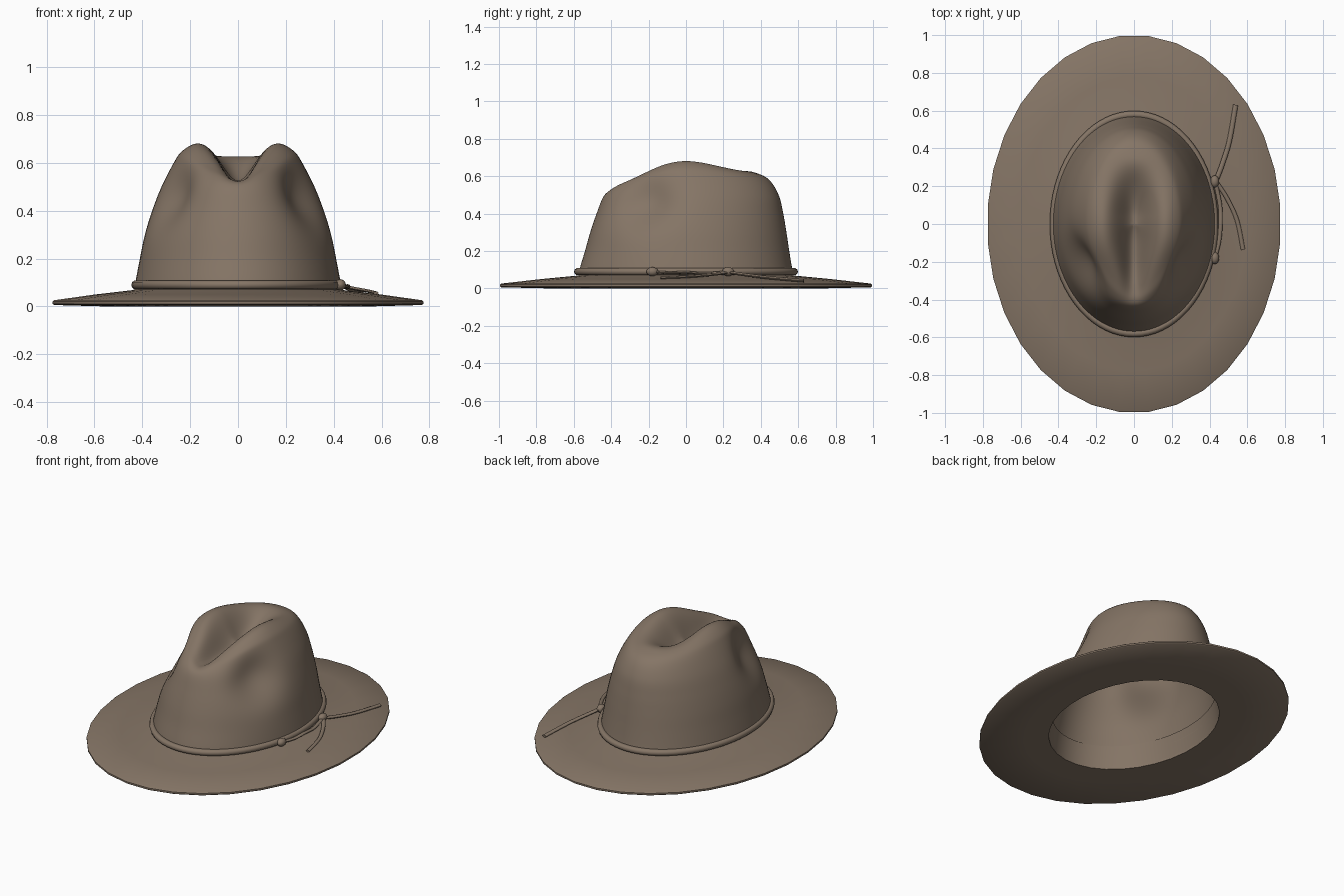
import bpy, bmesh, math
from math import sin, cos, pi, exp
from mathutils import Vector

if "Cube" in bpy.data.objects:
    bpy.data.objects.remove(bpy.data.objects["Cube"])

felt = bpy.data.materials.new("brown_felt")
felt.diffuse_color = (0.235, 0.178, 0.132, 1)
felt.use_nodes = True
felt.node_tree.nodes["Principled BSDF"].inputs["Base Color"].default_value = felt.diffuse_color


def finish(ob, angle=None):
    ob.data.materials.clear()
    ob.data.materials.append(felt)
    for p in ob.data.polygons:
        p.use_smooth = True
    if angle:
        bpy.ops.object.select_all(action='DESELECT')
        ob.select_set(True)
        bpy.context.view_layer.objects.active = ob
        bpy.ops.object.shade_smooth_by_angle(angle=math.radians(angle))
    return ob


def skin(name, rings, closed=False, cap=None, angle=None):
    """Bridge equal rings of points; optionally close the loop or fan to a cap point."""
    bm = bmesh.new()
    vr = [[bm.verts.new(p) for p in r] for r in rings]
    n = len(vr[0])
    pairs = list(zip(vr, vr[1:])) + ([(vr[-1], vr[0])] if closed else [])
    for a, b in pairs:
        for i in range(n):
            j = (i + 1) % n
            bm.faces.new((a[i], a[j], b[j], b[i]))
    if cap is not None:
        c = bm.verts.new(cap)
        for i in range(n):
            bm.faces.new((vr[-1][i], vr[-1][(i + 1) % n], c))
    if closed:
        bmesh.ops.recalc_face_normals(bm, faces=bm.faces)
    me = bpy.data.meshes.new(name)
    bm.to_mesh(me)
    bm.free()
    ob = bpy.data.objects.new(name, me)
    bpy.context.collection.objects.link(ob)
    return finish(ob, angle)


def oval(rx, ry, z, n, off=0.0):
    return [(rx * cos(2 * pi * (i + off) / n), ry * sin(2 * pi * (i + off) / n), z)
            for i in range(n)]


def catmull(pts, sub):
    out = []
    for i in range(len(pts) - 1):
        p = [Vector(pts[min(max(i + k, 0), len(pts) - 1)]) for k in (-1, 0, 1, 2)]
        for s in range(sub):
            t = s / sub
            out.append(0.5 * (2 * p[1] + (p[2] - p[0]) * t
                              + (2 * p[0] - 5 * p[1] + 4 * p[2] - p[3]) * t * t
                              + (3 * p[1] - p[0] - 3 * p[2] + p[3]) * t ** 3))
    return out


def smooth(a, b, v):
    t = min(max((v - a) / (b - a), 0), 1)
    return t * t * (3 - 2 * t)


# Crown: side, front and back profiles blended by angle
side = [(.437, .05), (.427, .11), (.41, .2), (.39, .3), (.362, .4), (.325, .5),
        (.272, .6), (.235, .65), (.17, .69), (.09, .698), (.003, .69)]
front = [(.58, .05), (.567, .11), (.54, .2), (.512, .3), (.478, .4), (.44, .495),
         (.40, .538), (.34, .565), (.25, .60), (.13, .65), (.003, .69)]
back = [(.58, .05), (.567, .11), (.552, .2), (.537, .3), (.52, .4), (.495, .5),
        (.44, .585), (.35, .625), (.22, .655), (.1, .684), (.003, .69)]
SUB, N = 6, 96
S, F, B = (catmull(p, SUB) for p in (side, front, back))


def crown_point(k, a):
    c, s = cos(a), sin(a)
    q = B[k] if s > 0 else F[k]
    x, y = S[k][0] * c, q[0] * s
    z = S[k][1] * c * c + q[1] * s * s
    # teardrop crease along the top, narrowing towards the front
    w = 0.05 + 0.05 * smooth(-.4, 0, y)
    floor = 0.165 * smooth(-.46, -.02, y) ** 0.75 * (1 - smooth(.04, .36, y))
    z0 = z
    z -= floor * exp(-(x / w) ** 2) * smooth(.42, .56, z0)
    # finger pinch on each side of the front
    m = 1 if x >= 0 else -1
    dx, dy = abs(x) - .28, y + .22
    along = dx * .5 + dy * .86
    g = 0.075 * exp(-(along / .15) ** 2 - ((z0 - .46) / .13) ** 2) * smooth(0, .12, abs(x))
    return (x - m * g * .86, y + g * .5, z)


rings = [[crown_point(k, 2 * pi * i / N) for i in range(N)] for k in range(len(S))]
crown = skin("crown", rings, cap=(0, 0, .69 - .165 * (1 - smooth(.04, .36, 0))))
sol = crown.modifiers.new("felt_thickness", 'SOLIDIFY')
sol.thickness, sol.offset = 0.012, -1

# Brim: shallow upper slope, thin edge and flat underside
brim_profile = [(.425, .56, .074), (.445, .59, .068), (.60, .78, .05), (.772, .992, .026),
                (.778, 1.0, .021), (.778, 1.0, .011), (.772, .993, .006), (.55, .72, .0),
                (.425, .555, .0)]
skin("brim", [oval(rx, ry, z, 32, .5) for rx, ry, z in brim_profile], closed=True, angle=40)

# Sweatband lining the inside of the opening
skin("sweatband", [oval(rx, ry, z, 64) for rx, ry, z in
                   [(.426, .556, .0), (.414, .55, .07), (.402, .538, .14),
                    (.408, .545, .14), (.42, .558, .07)]], closed=True, angle=40)

# Hat band: rounded cord around the crown base
band = [(.428 + .018 * cos(t), .579 + .02 * cos(t), .09 + .019 * sin(t))
        for t in (2 * pi * j / 10 for j in range(10))]
skin("hat_band", [oval(rx, ry, z, 72) for rx, ry, z in band], closed=True)


# Cords of the tie
def cord(name, pts, r):
    path = catmull(pts, 8) + [Vector(pts[-1])]
    rs = []
    for i, p in enumerate(path):
        d = (path[min(i + 1, len(path) - 1)] - path[max(i - 1, 0)]).normalized()
        u = d.cross(Vector((0, 0, 1))).normalized()
        v = u.cross(d)
        rs.append([p + u * r * cos(2 * pi * j / 8) + v * r * .65 * sin(2 * pi * j / 8)
                   for j in range(8)])
    ob = skin(name, rs, cap=path[-1])
    bm = bmesh.new()
    bm.from_mesh(ob.data)
    bmesh.ops.holes_fill(bm, edges=bm.edges)
    bmesh.ops.recalc_face_normals(bm, faces=bm.faces)
    bm.to_mesh(ob.data)
    bm.free()
    return finish(ob, 50)


cord("back_tie_end", [(.43, .22, .088), (.465, .31, .074), (.505, .44, .058),
                      (.538, .63, .041)], .013)
cord("front_tie_end", [(.43, .23, .086), (.49, .14, .074), (.545, .02, .064),
                       (.577, -.135, .056)], .011)
cord("tie_strand", [(.428, -.18, .09), (.45, -.09, .084), (.458, 0, .086),
                    (.455, .1, .08), (.43, .22, .088)], .011)

# Knots where the cords are tied
for name, y in (("front_knot", -.18), ("back_knot", .225)):
    rs = [[(.427 + .024 * sin(t) * cos(a), y + .032 * cos(t), .09 + .024 * sin(t) * sin(a))
           for a in (2 * pi * j / 12 for j in range(12))]
          for t in (pi * (.03 + .94 * i / 8) for i in range(9))]
    skin(name, rs, cap=(.427, y - .032, .09))
